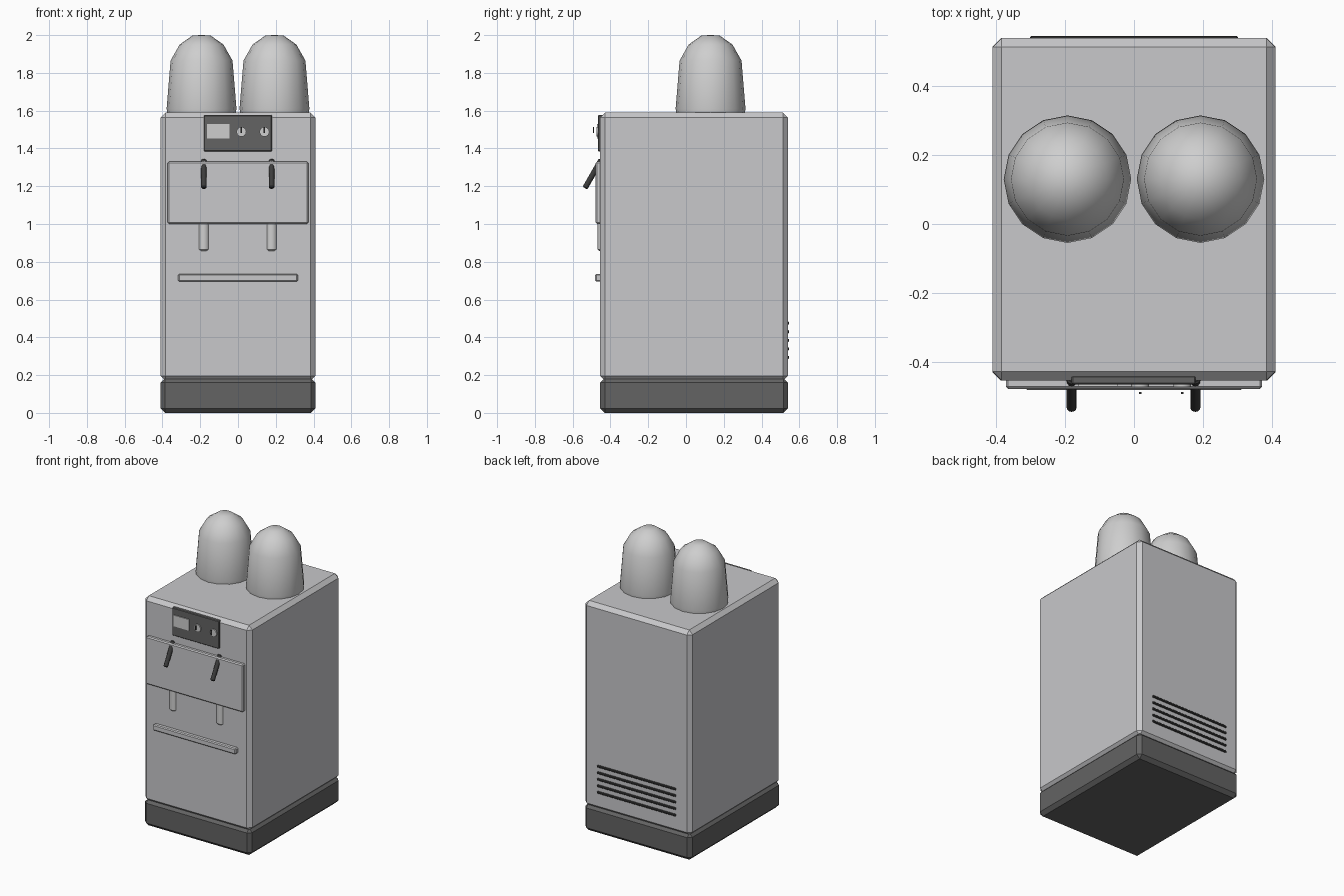
import bpy
import bmesh
from math import pi, radians
from mathutils import Matrix, Vector

if "Cube" in bpy.data.objects:
    bpy.data.objects.remove(bpy.data.objects["Cube"], do_unlink=True)


def material(name, r, g, b):
    m = bpy.data.materials.new(name)
    m.use_nodes = True
    m.diffuse_color = (r, g, b, 1)
    m.node_tree.nodes["Principled BSDF"].inputs["Base Color"].default_value = (r, g, b, 1)
    return m


shell_grey = material("shell grey", 0.58, 0.58, 0.595)
light_grey = material("light grey", 0.62, 0.62, 0.62)
dark_grey = material("dark grey", 0.125, 0.125, 0.125)
black = material("soft black", 0.045, 0.045, 0.045)


def finish(name, bm, mat, smooth=False):
    bmesh.ops.recalc_face_normals(bm, faces=bm.faces)
    mesh = bpy.data.meshes.new(name)
    bm.to_mesh(mesh)
    bm.free()
    mesh.materials.append(mat)
    ob = bpy.data.objects.new(name, mesh)
    bpy.context.collection.objects.link(ob)
    if smooth:
        bpy.ops.object.select_all(action="DESELECT")
        ob.select_set(True)
        bpy.context.view_layer.objects.active = ob
        bpy.ops.object.shade_smooth_by_angle(angle=radians(40))
    return ob


def box(name, x, y, z, mat, bevel=0.0):
    """Chamfered box from three (low, high) ranges."""
    bm = bmesh.new()
    bmesh.ops.create_cube(bm, size=1)
    for v in bm.verts:
        v.co = [(lo + hi) / 2 + c * (hi - lo) for c, (lo, hi) in zip(v.co, (x, y, z))]
    if bevel:
        bmesh.ops.bevel(bm, geom=bm.edges[:], offset=bevel, segments=1,
                        affect="EDGES", profile=0.5)
    return finish(name, bm, mat)


def rod(name, start, end, radius, mat, bevel=0.0, sides=16):
    """Cylinder between two points with chamfered ends."""
    a, b = Vector(start), Vector(end)
    bm = bmesh.new()
    bmesh.ops.create_cone(bm, cap_ends=True, segments=sides, radius1=radius,
                          radius2=radius, depth=(b - a).length)
    if bevel:
        rims = [e for e in bm.edges if abs(e.verts[0].co.z - e.verts[1].co.z) < 1e-5]
        bmesh.ops.bevel(bm, geom=rims, offset=bevel, segments=1,
                        affect="EDGES", profile=0.5)
    turn = (b - a).to_track_quat("Z", "Y").to_matrix().to_4x4()
    bm.transform(Matrix.Translation((a + b) / 2) @ turn)
    return finish(name, bm, mat, smooth=True)


def lathe(name, profile, center, mat, sides=16):
    bm = bmesh.new()
    verts = [bm.verts.new((r, 0, z)) for r, z in profile]
    edges = [bm.edges.new(pair) for pair in zip(verts, verts[1:])]
    bmesh.ops.spin(bm, geom=verts + edges, cent=(0, 0, 0), axis=(0, 0, 1),
                   angle=2 * pi, steps=sides)
    bmesh.ops.remove_doubles(bm, verts=bm.verts, dist=1e-4)
    bm.transform(Matrix.Translation(center))
    return finish(name, bm, mat, smooth=True)


# Cabinet and plinth
box("cabinet", (-0.41, 0.41), (-0.454, 0.539), (0.17, 1.59), shell_grey, 0.026)
box("plinth", (-0.41, 0.41), (-0.454, 0.539), (0, 0.185), dark_grey, 0.024)

# Hopper domes on top
dome = [(0, 1.58), (0.18, 1.58), (0.185, 1.61), (0.164, 1.865),
        (0.116, 1.95), (0.048, 1.998), (0, 2.0)]
for side, x in (("right", -0.193), ("left", 0.193)):
    lathe(side + "_hopper", dome, (x, 0.13, 0), light_grey)

# Control panel with display and two dials
box("control_panel", (-0.181, 0.179), (-0.465, -0.44), (1.384, 1.577), dark_grey, 0.004)
box("display", (-0.163, -0.046), (-0.471, -0.46), (1.453, 1.53), light_grey)
for i, x in enumerate((0.018, 0.14)):
    rod(f"dial_{i + 1}", (x, -0.46, 1.488), (x, -0.473, 1.488), 0.026, light_grey)
    box(f"dial_pointer_{i + 1}", (x - 0.004, x + 0.004), (-0.493, -0.488),
        (1.483, 1.514), black)

# Dispensing plate, levers and spouts
box("dispensing_plate", (-0.372, 0.372), (-0.478, -0.44), (1.0, 1.33), shell_grey, 0.007)
for side, x in (("right", -0.181), ("left", 0.178)):
    rod(side + "_lever", (x, -0.535, 1.19), (x, -0.449, 1.34), 0.0145, black, 0.005, 12)
    rod(side + "_spout", (x, -0.438, 0.858), (x, -0.438, 1.05), 0.03, light_grey, 0.008)

# Drip ledge
box("drip_ledge", (-0.317, 0.317), (-0.481, -0.44), (0.695, 0.735), shell_grey, 0.006)

# Rear vent slats
for i in range(5):
    z = 0.294 + i * 0.0452
    box(f"vent_slat_{i + 1}", (-0.302, 0.302), (0.53, 0.546), (z - 0.008, z + 0.008),
        black, 0.004)
